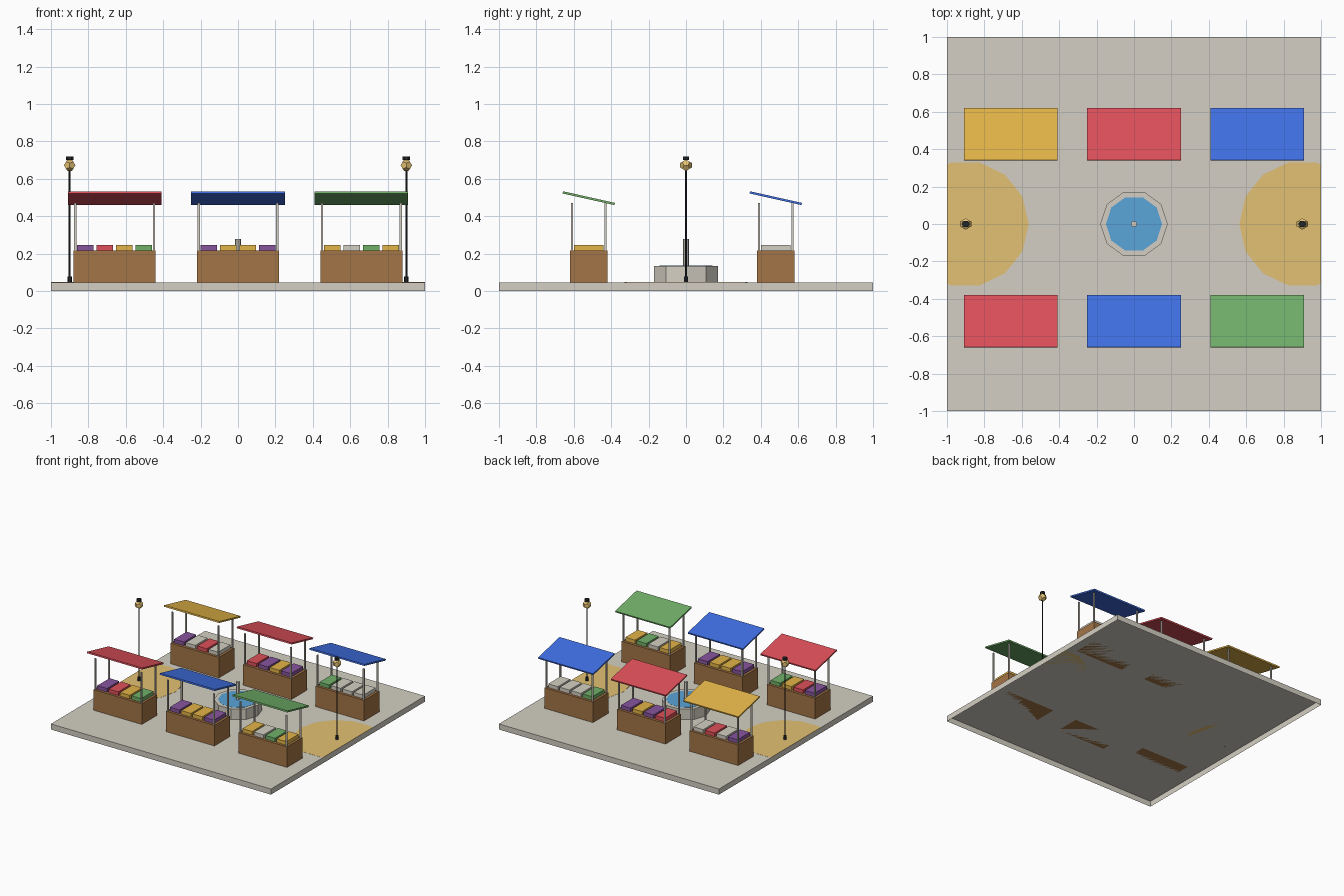
import bpy, bmesh, math
from mathutils import Matrix, Vector

if "Cube" in bpy.data.objects:
    bpy.data.objects.remove(bpy.data.objects["Cube"])


def material(name, hex_colour):
    """Flat material from an sRGB hex string, stored as linear values."""
    def linear(c):
        return c / 12.92 if c <= 0.04045 else ((c + 0.055) / 1.055) ** 2.4
    rgb = [linear(b / 255) for b in bytes.fromhex(hex_colour)]
    mat = bpy.data.materials.new(name)
    mat.use_nodes = True
    mat.diffuse_color = (*rgb, 1)
    mat.node_tree.nodes["Principled BSDF"].inputs["Base Color"].default_value = (*rgb, 1)
    return mat


stone = material("stone", "d4cfc3")
wood = material("wood", "a47546")
red = material("red", "de505a")
blue = material("blue", "4070e4")
green = material("green", "72b069")
amber = material("amber", "e4b548")
purple = material("purple", "88559e")
water = material("water", "5aa5d8")
iron = material("dark_iron", "24262a")
glow = material("lamp_glow", "e3c173")


def finish(name, bm, mat):
    bmesh.ops.recalc_face_normals(bm, faces=bm.faces)
    mesh = bpy.data.meshes.new(name)
    bm.to_mesh(mesh)
    bm.free()
    mesh.materials.append(mat)
    obj = bpy.data.objects.new(name, mesh)
    bpy.context.collection.objects.link(obj)
    return obj


def box(name, centre, size, mat, tilt=0, open_below=False):
    """Box with an optional tilt about x, or without its underside."""
    bm = bmesh.new()
    turn = Matrix.Translation(centre) @ Matrix.Rotation(tilt, 4, "X")
    bmesh.ops.create_cube(bm, size=1, matrix=turn @ Matrix.Diagonal((*size, 1)))
    if open_below:
        lowest = min(bm.faces, key=lambda f: f.calc_center_median().z)
        bmesh.ops.delete(bm, geom=[lowest], context="FACES_ONLY")
    return finish(name, bm, mat)


def prism(name, x, y, bottom, top, radius, sides, mat, limit=None):
    """Upright prism with a corner on +x, cut off at x = +-limit if given."""
    bm = bmesh.new()
    ring = [2 * math.pi * i / sides for i in range(sides)]
    bm.faces.new([bm.verts.new((x + radius * math.cos(a), y + radius * math.sin(a), bottom))
                  for a in ring])
    if limit:
        for side in (-1, 1):
            bmesh.ops.bisect_plane(bm, geom=bm.verts[:] + bm.edges[:] + bm.faces[:],
                                   plane_co=(side * limit, 0, 0), plane_no=(side, 0, 0),
                                   clear_outer=True)
    grown = bmesh.ops.extrude_face_region(bm, geom=bm.faces[:])["geom"]
    bmesh.ops.translate(bm, vec=Vector((0, 0, top - bottom)),
                        verts=[g for g in grown if isinstance(g, bmesh.types.BMVert)])
    return finish(name, bm, mat)


def dodecahedron(name, centre, radius, mat):
    """Twelve-sided ball made as the hull of a cube and three golden rectangles."""
    golden = (1 + math.sqrt(5)) / 2
    points = []
    for a in (-1, 1):
        for b in (-1, 1):
            points += [(a, b, 1), (a, b, -1)]
            short, long = a / golden, b * golden
            points += [(short, 0, long), (long, short, 0), (0, long, short)]
    bm = bmesh.new()
    for p in points:
        bm.verts.new(Vector(centre) + Vector(p) * radius / math.sqrt(3))
    bmesh.ops.convex_hull(bm, input=bm.verts[:])
    bmesh.ops.dissolve_limit(bm, angle_limit=0.1, verts=bm.verts[:], edges=bm.edges[:])
    return finish(name, bm, mat)


GROUND = 0.046
COUNTER = 0.215
BASIN = 0.134
FILM = 0.001

# Paved square, a shell open underneath
box("plaza", (0, 0, GROUND / 2), (2, 2, GROUND), stone, open_below=True)


def stall(label, x, y, canopy, goods):
    # Counter
    box(label + "_counter", (x, y, (GROUND + COUNTER) / 2),
        (0.44, 0.2, COUNTER - GROUND), wood)
    # Crates of goods in a row
    for i, mat in enumerate(goods):
        box(f"{label}_crate_{i + 1}", (x + (i - 1.5) * 0.104, y, COUNTER + 0.015),
            (0.088, 0.16, 0.03), mat)
    # Corner posts
    for sx in (-1, 1):
        for sy in (-1, 1):
            box(f"{label}_post", (x + sx * 0.21, y + sy * 0.09, (GROUND + 0.47) / 2),
                (0.011, 0.011, 0.47 - GROUND), stone)
    # Canopy sloping down towards the back
    box(label + "_canopy", (x, y, 0.496), (0.5, 0.285, 0.012), canopy, -0.22)


FRONT, BACK, SPACING = -0.52, 0.48, 0.66
stall("front_right_stall", -SPACING, FRONT, red, (purple, red, amber, green))
stall("front_middle_stall", 0, FRONT, blue, (purple, amber, amber, purple))
stall("front_left_stall", SPACING, FRONT, green, (amber, stone, green, amber))
stall("back_right_stall", -SPACING, BACK, amber, (purple, stone, red, stone))
stall("back_middle_stall", 0, BACK, red, (red, purple, amber, purple))
stall("back_left_stall", SPACING, BACK, blue, (green, stone, stone, stone))

# Fountain
prism("fountain_basin", 0, 0, GROUND, BASIN, 0.18, 10, stone)
prism("fountain_water", 0, 0, BASIN, BASIN + FILM, 0.15, 10, water)
prism("fountain_spout", 0, 0, BASIN, 0.278, 0.017, 8, stone)

# Street lamps with a pool of light on the paving
for side, x in (("right", -0.9), ("left", 0.9)):
    prism(side + "_light_pool", x, 0, GROUND, GROUND + FILM, 0.337, 14, glow, limit=1)
    prism(side + "_lamp_foot", x, 0, GROUND, 0.077, 0.012, 6, iron)
    prism(side + "_lamp_pole", x, 0, GROUND, 0.65, 0.005, 6, iron)
    prism(side + "_lamp_cap", x, 0, 0.7, 0.718, 0.02, 6, iron)
    dodecahedron(side + "_lamp_lantern", (x, 0, 0.672), 0.033, glow)
